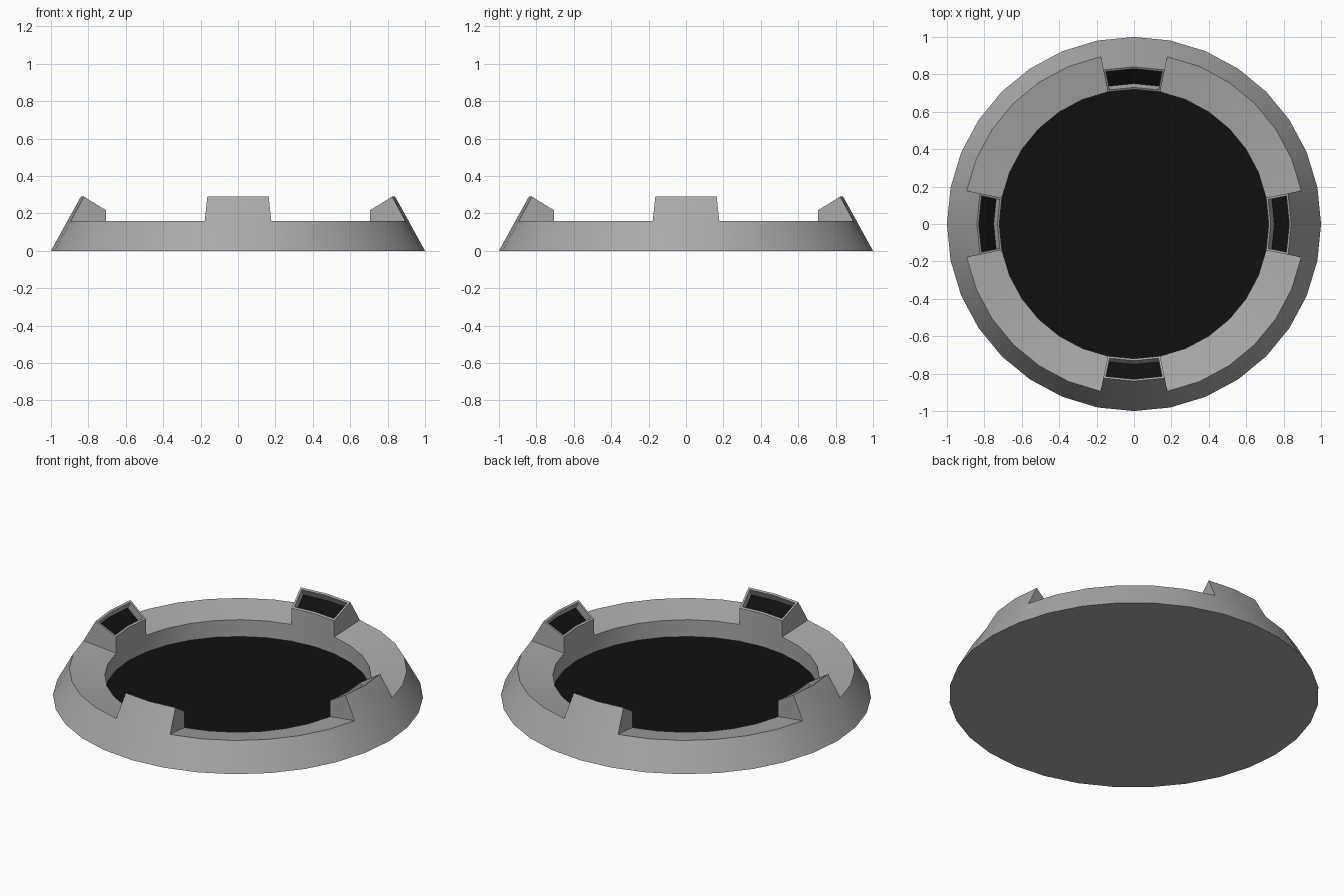
import bpy, bmesh, math
from mathutils import Vector

if "Cube" in bpy.data.objects:
    bpy.data.objects.remove(bpy.data.objects["Cube"])

SIDES = 32


def material(name, v):
    m = bpy.data.materials.new(name)
    m.diffuse_color = (v, v, v, 1)
    m.use_nodes = True
    m.node_tree.nodes["Principled BSDF"].inputs["Base Color"].default_value = m.diffuse_color
    return m


def radius(v):
    return math.hypot(v.co.x, v.co.y)


def set_polar(v, r, z):
    a = math.atan2(v.co.y, v.co.x)
    v.co = Vector((r * math.cos(a), r * math.sin(a), z))


bm = bmesh.new()

# Low conical ring: outer foot, outer rim, inner rim, well floor
profile = [(1.0, 0.0), (0.912, 0.16), (0.72, 0.12), (0.72, 0.02)]
rings = []
for r, z in profile:
    rings.append([bm.verts.new((r * math.cos(2 * math.pi * i / SIDES),
                                r * math.sin(2 * math.pi * i / SIDES), z))
                  for i in range(SIDES)])
top_faces = []
for k in range(len(rings) - 1):
    lo, hi = rings[k], rings[k + 1]
    for i in range(SIDES):
        j = (i + 1) % SIDES
        f = bm.faces.new((lo[i], lo[j], hi[j], hi[i]))
        f.material_index = 0
        if k == 1:
            top_faces.append(f)

# Closed underside and black well floor
bm.faces.new(list(reversed(rings[0])))
floor = bm.faces.new(rings[-1])
floor.material_index = 1
bm.normal_update()

# Four raised tabs with recessed black panels
for q in range(4):
    s = q * SIDES // 4
    tab = [top_faces[s - 1], top_faces[s]]
    bmesh.ops.inset_region(bm, faces=tab, thickness=0.0)
    for v in {v for f in tab for v in f.verts}:
        if radius(v) > 0.8:
            set_polar(v, 0.84, 0.29)
        else:
            set_polar(v, 0.72, 0.217)
    bm.normal_update()
    # thin frame
    bmesh.ops.inset_region(bm, faces=tab, thickness=0.012, use_even_offset=True)
    # recess
    bmesh.ops.inset_region(bm, faces=tab, thickness=0.0)
    for v in {v for f in tab for v in f.verts}:
        set_polar(v, radius(v) + 0.02, v.co.z - 0.04)
    for f in tab:
        f.material_index = 1
    bm.normal_update()

me = bpy.data.meshes.new("base_ring")
bm.to_mesh(me)
bm.free()
me.materials.append(material("grey", 0.40))
me.materials.append(material("black", 0.005))
ob = bpy.data.objects.new("base_ring", me)
bpy.context.collection.objects.link(ob)
bpy.context.view_layer.objects.active = ob
ob.select_set(True)
bpy.ops.object.shade_smooth_by_angle(angle=math.radians(25))
